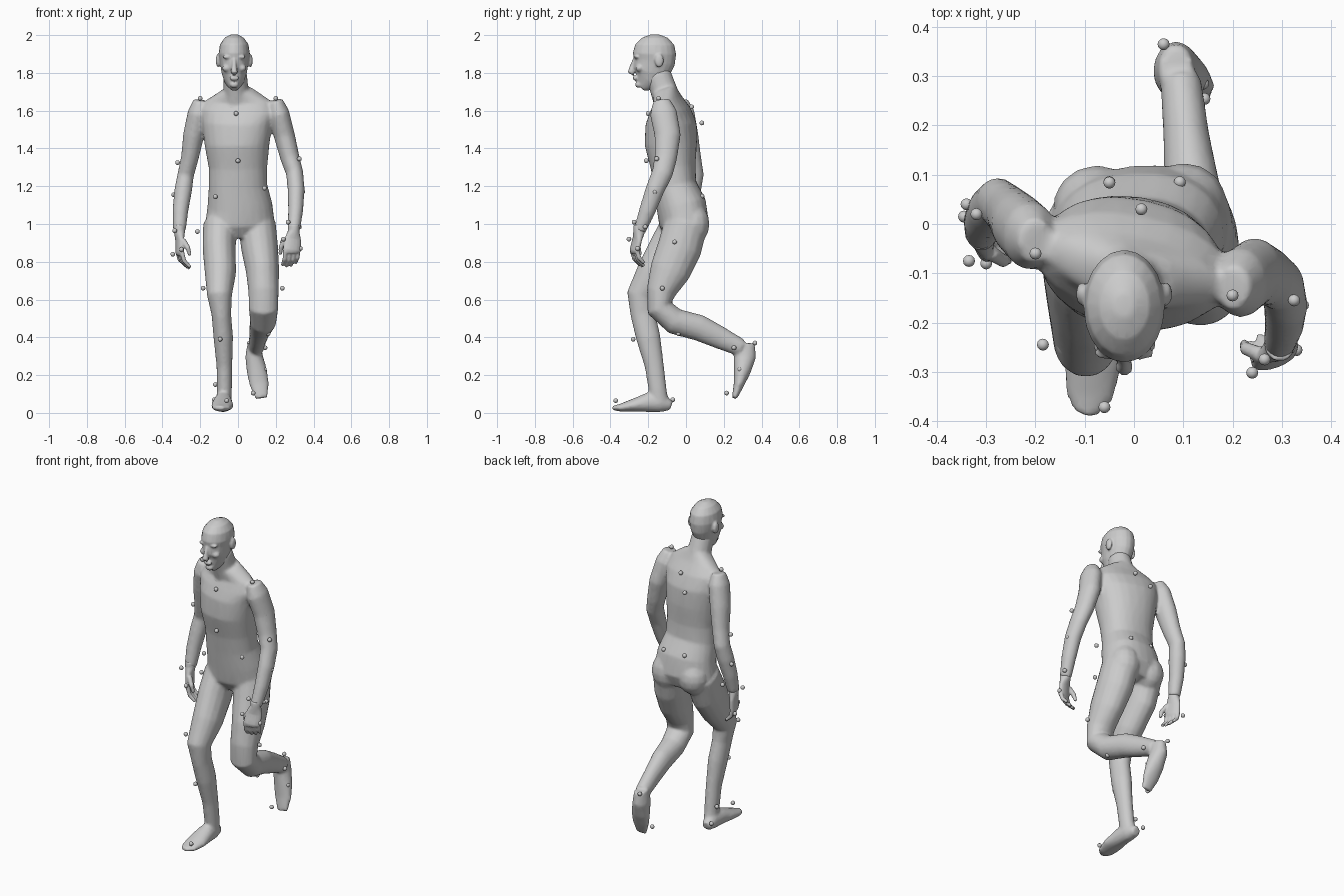
import bpy, bmesh, math
from mathutils import Vector, Matrix


def loft(bm, secs, yaw=0.0, n=16, power=1.0):
    """Closed tube through sections (x, y, z, half width, half depth)."""
    pts = [Vector(s[:3]) for s in secs]
    rings = []
    for i, s in enumerate(secs):
        t = (pts[min(i + 1, len(pts) - 1)] - pts[max(i - 1, 0)]).normalized()
        a = math.radians(yaw[i] if isinstance(yaw, list) else yaw)
        side = Vector((math.cos(a), math.sin(a), 0))
        side = (side - t * side.dot(t)).normalized()
        other = t.cross(side)
        ring = []
        for k in range(n):
            c, d = math.cos(2 * math.pi * k / n), math.sin(2 * math.pi * k / n)
            c = math.copysign(abs(c) ** power, c)
            d = math.copysign(abs(d) ** power, d)
            ring.append(bm.verts.new(pts[i] + side * c * s[3] + other * d * s[4]))
        rings.append(ring)
    faces = [bm.faces.new(rings[0]), bm.faces.new(rings[-1])]
    for r, q in zip(rings, rings[1:]):
        for k in range(n):
            faces.append(bm.faces.new((r[k], r[(k + 1) % n], q[(k + 1) % n], q[k])))
    bmesh.ops.recalc_face_normals(bm, faces=faces)


def blob(bm, loc, size, seg=14):
    m = Matrix.Translation(loc) @ Matrix.Diagonal((*size, 1))
    bmesh.ops.create_uvsphere(bm, u_segments=seg, v_segments=seg // 2 + 1, radius=1, matrix=m)


def finish(bm, name, voxel=None, smooth=4, ratio=0.4):
    me = bpy.data.meshes.new(name)
    bm.to_mesh(me)
    bm.free()
    me.polygons.foreach_set("use_smooth", [True] * len(me.polygons))
    ob = bpy.data.objects.new(name, me)
    bpy.context.collection.objects.link(ob)
    if voxel:  # fuse the overlapping volumes into one skin
        r = ob.modifiers.new("fuse", 'REMESH')
        r.mode, r.voxel_size, r.use_smooth_shade = 'VOXEL', voxel, True
        s = ob.modifiers.new("soften", 'SMOOTH')
        s.factor, s.iterations = 0.5, smooth
        d = ob.modifiers.new("reduce", 'DECIMATE')
        d.ratio = ratio
    return ob


# Torso, twisted from the pelvis to the shoulders
body = bmesh.new()
loft(body, [(.01, -.005, .93, .13, .09), (.01, -.01, 1.0, .185, .13), (.01, -.025, 1.1, .172, .132),
            (0, -.057, 1.2, .155, .114), (0, -.068, 1.3, .155, .118), (-.005, -.08, 1.42, .172, .136),
            (-.005, -.08, 1.53, .188, .13), (0, -.085, 1.6, .2, .102), (0, -.095, 1.655, .17, .07),
            (-.005, -.115, 1.71, .08, .065)],
     [6, 6, 4, 0, -4, -9, -12, -12, -12, -8], 24, 0.9)
loft(body, [(0, -.09, 1.6, .08, .07), (-.01, -.115, 1.7, .067, .072), (-.015, -.15, 1.8, .062, .068)])
# Buttocks
blob(body, (-.075, .035, 1.0), (.09, .085, .1))
blob(body, (.1, .04, 1.0), (.09, .085, .11))

# Standing leg and its foot
loft(body, [(-.095, -.02, 1.0, .09, .11), (-.1, -.08, .87, .088, .118), (-.093, -.165, .74, .083, .1),
            (-.098, -.24, .62, .066, .075), (-.088, -.228, .52, .052, .066), (-.078, -.2, .4, .052, .065),
            (-.072, -.168, .25, .042, .051), (-.072, -.15, .12, .04, .048), (-.075, -.14, .04, .038, .05)])
loft(body, [(-.085, -.078, .038, .028, .026), (-.08, -.13, .055, .044, .052), (-.08, -.2, .056, .05, .052),
            (-.083, -.28, .04, .06, .034), (-.09, -.35, .027, .05, .02), (-.1, -.388, .026, .022, .012)])

# Lifted leg and its foot
loft(body, [(.1, 0, 1.0, .1, .115), (.115, -.035, .87, .098, .118), (.13, -.085, .75, .088, .108),
            (.135, -.132, .64, .08, .078), (.135, -.14, .555, .079, .07), (.133, -.06, .485, .07, .07),
            (.118, .07, .45, .058, .07), (.106, .18, .398, .047, .06), (.095, .29, .345, .042, .047)])
loft(body, [(.085, .315, .37, .035, .05), (.085, .312, .3, .047, .06), (.1, .298, .22, .054, .045),
            (.113, .28, .15, .052, .028), (.125, .256, .078, .034, .014)])

# Arms
loft(body, [(-.2, -.035, 1.655, .036, .045), (-.21, -.025, 1.59, .056, .07), (-.235, 0, 1.47, .056, .066),
            (-.255, .025, 1.35, .047, .056), (-.277, .045, 1.26, .044, .05), (-.29, .03, 1.18, .047, .05),
            (-.305, .005, 1.07, .042, .044), (-.31, -.02, .965, .034, .036)])
loft(body, [(.2, -.13, 1.655, .036, .045), (.215, -.12, 1.59, .056, .072), (.245, -.097, 1.47, .056, .07),
            (.275, -.107, 1.35, .051, .06), (.3, -.125, 1.27, .046, .056), (.308, -.165, 1.18, .045, .05),
            (.305, -.205, 1.07, .04, .044), (.295, -.245, .965, .033, .033)])
finish(body, "body", 0.009, 6)

# Head, with brow, nose, lips, chin and ears
head = bmesh.new()
X = -.02
loft(head, [(X, -.238, 1.722, .022, .026), (X, -.2, 1.76, .053, .077), (X, -.186, 1.8, .067, .097),
            (X, -.168, 1.86, .076, .11), (X, -.167, 1.9, .083, .115), (X, -.165, 1.95, .076, .104),
            (X, -.165, 1.985, .052, .07), (X, -.165, 2.003, .02, .025)], 0, 20)
loft(head, [(X, -.272, 1.872, .01, .01), (X, -.284, 1.835, .012, .014), (X, -.291, 1.806, .019, .019),
            (X, -.277, 1.794, .014, .01)], 0, 10)
blob(head, (X, -.268, 1.772), (.027, .014, .013))
blob(head, (X, -.25, 1.738), (.025, .02, .018))
for s in (-1, 1):
    blob(head, (X + s * .032, -.262, 1.884), (.03, .014, .01))
    blob(head, (X + s * .04, -.245, 1.825), (.024, .022, .02))
    blob(head, (X + s * .085, -.142, 1.865), (.013, .024, .036))
finish(head, "head", 0.006, 3)


def hand(name, wrist, knuckle, across, curl, yaw, w, d):
    """Palm, four curled fingers and a thumb; across runs from index to little finger."""
    bm = bmesh.new()
    wrist, knuckle, across, curl = map(Vector, (wrist, knuckle, across, curl))
    mid = wrist.lerp(knuckle, .45)
    down = Vector((0, 0, -1))
    loft(bm, [(*(wrist + Vector((0, 0, .03))), .03, .032), (*wrist, .03, .032), (*mid, w * .95, d * .95),
              (*knuckle, w, d), (*(knuckle + down * .015), w * .8, d * .8)], yaw)
    for i, length in enumerate((.92, 1.0, .95, .78)):
        p = knuckle + across * ((i - 1.5) * .024)
        q = p + (down * .05 + curl * .014) * length
        e = q + (down * .036 + curl * .038) * length
        loft(bm, [(*p, .013, .013), (*q, .012, .012), (*e, .009, .009)], 0, 8)
    p = mid - across * .035 + curl * .008
    q = p - across * .022 + curl * .02 + down * .04
    e = q + curl * .012 + down * .04
    loft(bm, [(*p, .016, .016), (*q, .014, .014), (*e, .009, .009)], 0, 8)
    finish(bm, name, 0.005, 2)


hand("right_hand", (-.31, -.022, .965), (-.308, -.032, .85), (-.3, .95, 0), (.95, .2, 0), 15, .021, .05)
hand("left_hand", (.295, -.247, .965), (.285, -.272, .86), (.93, .37, 0), (-.35, .93, 0), 22, .05, .021)

# Small round markers over the whole figure
markers = [(-.2, -.06, 1.665), (.2, -.145, 1.665), (-.01, -.2, 1.585), (0, -.21, 1.335),
           (-.12, -.16, 1.145), (.14, -.16, 1.19), (.015, .03, 1.62), (-.05, .084, 1.535),
           (-.05, .085, 1.147), (.093, .085, 1.147),
           (-.32, .02, 1.325), (-.34, .04, 1.155), (-.335, -.075, .965), (-.3, -.08, .865), (-.345, .015, .84),
           (.325, -.155, 1.345), (.343, -.165, 1.17), (.265, -.275, 1.01), (.325, -.216, .985),
           (.24, -.302, .92), (.33, -.256, .87),
           (-.215, -.05, .96), (-.185, -.245, .66), (-.095, -.28, .39), (-.12, -.13, .15),
           (-.125, -.07, .07), (-.06, -.372, .065),
           (.235, -.06, .905), (.235, -.125, .66), (.16, -.04, .42), (.143, .254, .345),
           (.06, .365, .37), (.14, .285, .23), (.08, .215, .105)]
bm = bmesh.new()
for p in markers:
    blob(bm, p, (.0125,) * 3, 12)
finish(bm, "markers")
